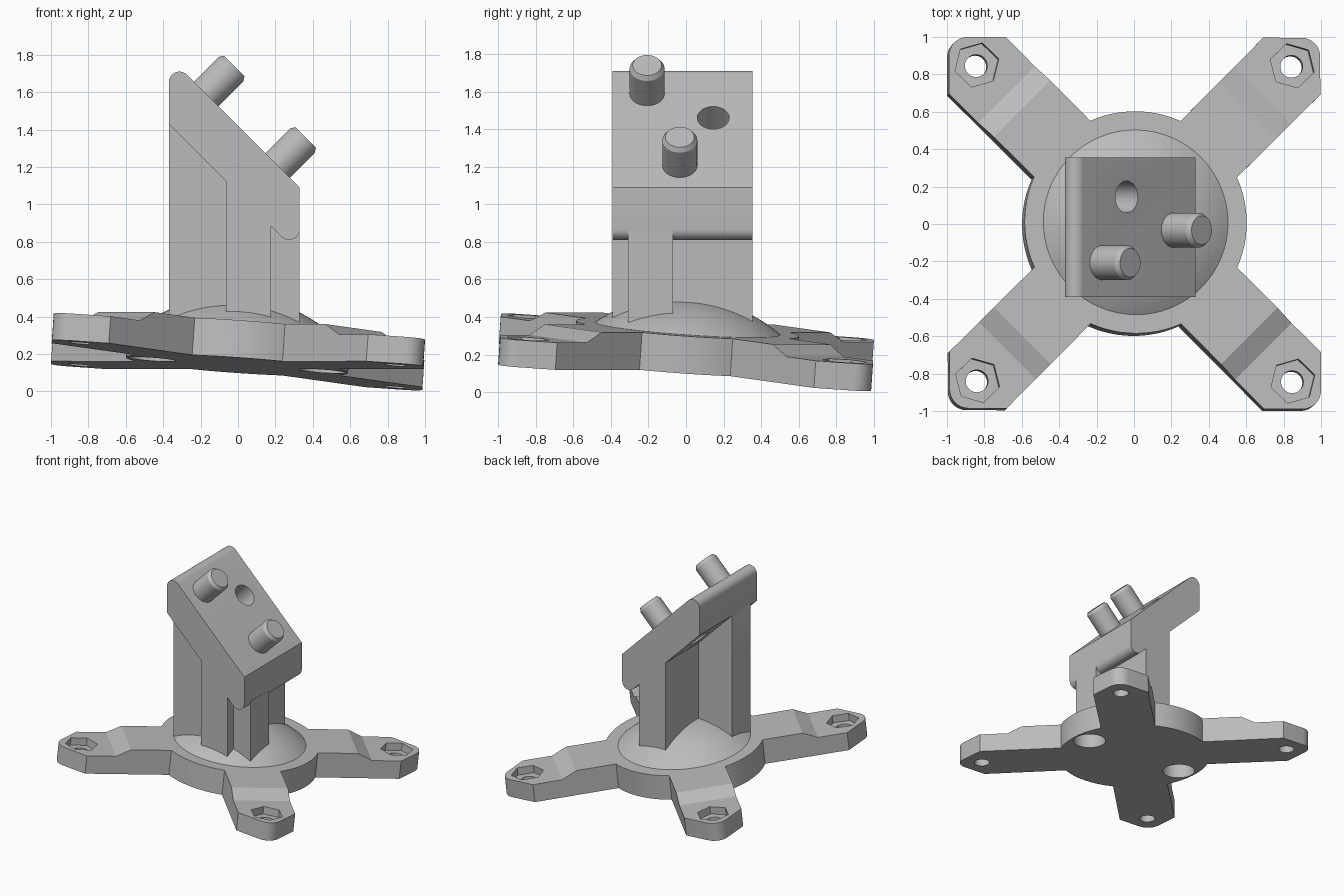
import bpy, bmesh, math
from math import radians, cos, sin, pi
from mathutils import Matrix, Vector

cube = bpy.data.objects.get("Cube")
if cube:
    bpy.data.objects.remove(cube, do_unlink=True)

grey = bpy.data.materials.new("plain grey")
grey.use_nodes = True
GREY = (0.5, 0.5, 0.5, 1)
grey.diffuse_color = GREY
grey.node_tree.nodes["Principled BSDF"].inputs["Base Color"].default_value = GREY


def loft(name, rings, matrix):
    """Solid through a stack of equal-sized point rings, capped at both ends."""
    bm = bmesh.new()
    loops = [[bm.verts.new(matrix @ Vector(p)) for p in ring] for ring in rings]
    n = len(loops[0])
    for low, high in zip(loops, loops[1:]):
        for i in range(n):
            j = (i + 1) % n
            bm.faces.new((low[i], low[j], high[j], high[i]))
    bm.faces.new(loops[0][::-1])
    bm.faces.new(loops[-1])
    bmesh.ops.recalc_face_normals(bm, faces=bm.faces)
    mesh = bpy.data.meshes.new(name)
    bm.to_mesh(mesh)
    bm.free()
    mesh.materials.append(grey)
    obj = bpy.data.objects.new(name, mesh)
    bpy.context.collection.objects.link(obj)
    return obj


def prism(name, outline, depth, matrix):
    return loft(name, [[(x, y, z) for x, y in outline] for z in (0, depth)], matrix)


def lathe(name, profile, matrix, sides=48, phase=0.0):
    turns = [phase + 2 * pi * i / sides for i in range(sides)]
    return loft(name, [[(r * cos(a), r * sin(a), z) for a in turns] for r, z in profile], matrix)


def arc(cx, cy, r, start, end, steps):
    angles = [radians(start + (end - start) * i / steps) for i in range(steps + 1)]
    return [(cx + r * cos(a), cy + r * sin(a)) for a in angles]


def cut(obj, cutter):
    cutter.hide_render = True
    mod = obj.modifiers.new("cut", 'BOOLEAN')
    mod.operation = 'DIFFERENCE'
    mod.solver = 'EXACT'
    mod.object = cutter
    activate(obj)
    bpy.ops.object.modifier_apply(modifier=mod.name)
    bpy.data.objects.remove(cutter, do_unlink=True)


def activate(obj):
    bpy.ops.object.select_all(action='DESELECT')
    obj.select_set(True)
    bpy.context.view_layer.objects.active = obj


def move(x, y, z):
    return Matrix.Translation((x, y, z))


def side_on(y):
    """Profile drawn in x and z, extruded towards the front from y."""
    return move(0, y, 0) @ Matrix.Rotation(radians(90), 4, 'X')


# Tilted base frame
up = Vector((0, 0, 1))
tilt = up.rotation_difference(Vector((0.07, 0.07, 1))).to_matrix().to_4x4()
base = move(-0.005, -0.005, 0.14) @ tilt

# Base plate: disc with four arms in one outline
quarter = arc(0, 0, 0.595, -24, 24, 12) + [(0.995, 0.69)]
quarter += arc(0.895, 0.895, 0.1, 0, 90, 8) + [(0.69, 0.995)]
outline = []
for k in range(4):
    c, s = round(cos(k * pi / 2)), round(sin(k * pi / 2))
    outline += [(c * x - s * y, s * x + c * y) for x, y in quarter]
plate = prism("base_plate", outline, 0.2, base)

# Lowered arm ends with bolt holes and hexagon pockets
step = [(0.97, 0.145), (1.6, 0.145), (1.6, 0.3), (0.66, 0.3)]
for sx in (-1, 1):
    for sy in (-1, 1):
        turn = Matrix.Rotation(math.atan2(sy, sx), 4, 'Z')
        cut(plate, prism("step_cutter", step, 0.8, base @ turn @ side_on(0.4)))
        spot = base @ move(sx * 0.845, sy * 0.845, 0)
        cut(plate, lathe("pocket_cutter", [(0.122, 0.085), (0.122, 0.3)], spot,
                         6, radians(-16 * sx * sy)))
        cut(plate, lathe("bolt_cutter", [(0.06, -0.1), (0.06, 0.3)], spot, 32))
    # Blind holes underneath
    cut(plate, lathe("blind_cutter", [(0.125, -0.1), (0.125, 0.12)],
                     base @ move(sx * 0.455, 0, 0)))

# Low dome on the disc
R, rim = 0.825, 0.495
edge = math.asin(rim / R)
cap = [(R * sin(edge * t / 12), R * cos(edge * t / 12) - R * cos(edge) + 0.2)
       for t in range(12, 0, -1)]
cap.append((0.004, R - R * cos(edge) + 0.2))
dome = lathe("dome", [(rim, 0.15)] + cap, base, 64)

# Cross-shaped post: long web and cross flange
web = prism("post_web", [(-0.37, 0.25), (0.33, 0.25), (0.33, 0.86), (0.28, 0.9),
                         (-0.34, 1.5), (-0.37, 1.43)], 0.24, side_on(-0.07))
flange = prism("post_flange", [(-0.064, 0.25), (0.176, 0.25), (0.176, 0.884),
                               (-0.064, 1.124)], 0.745, side_on(0.355))

# Sloped head with rounded ends and a through hole
r = 0.057
profile = arc(0.33 - r, 0.81 + r, r, 225, 360, 9) + [(0.33, 1.09)]
profile += arc(-0.37 + r, 1.71 - r, r, 45, 180, 9) + [(-0.37, 1.43)]
head = prism("sloped_head", profile, 0.745, side_on(0.355))
lean = Matrix.Rotation(radians(45), 4, 'Y')
cut(head, lathe("head_cutter", [(0.085, -0.5), (0.085, 0.3)],
                move(-0.04, 0.145, 1.46) @ lean, 40))

# Two chamfered pegs standing square to the slope
pegs = []
for name, x, y in (("upper_peg", -0.17, -0.207), ("lower_peg", 0.212, -0.033)):
    pegs.append(lathe(name, [(0.093, -0.05), (0.093, 0.187), (0.077, 0.212)],
                      move(x, y, 1.42 - x) @ lean, 40))

for obj in [plate, dome, web, flange, head] + pegs:
    activate(obj)
    bpy.ops.object.shade_smooth_by_angle(angle=radians(25))
